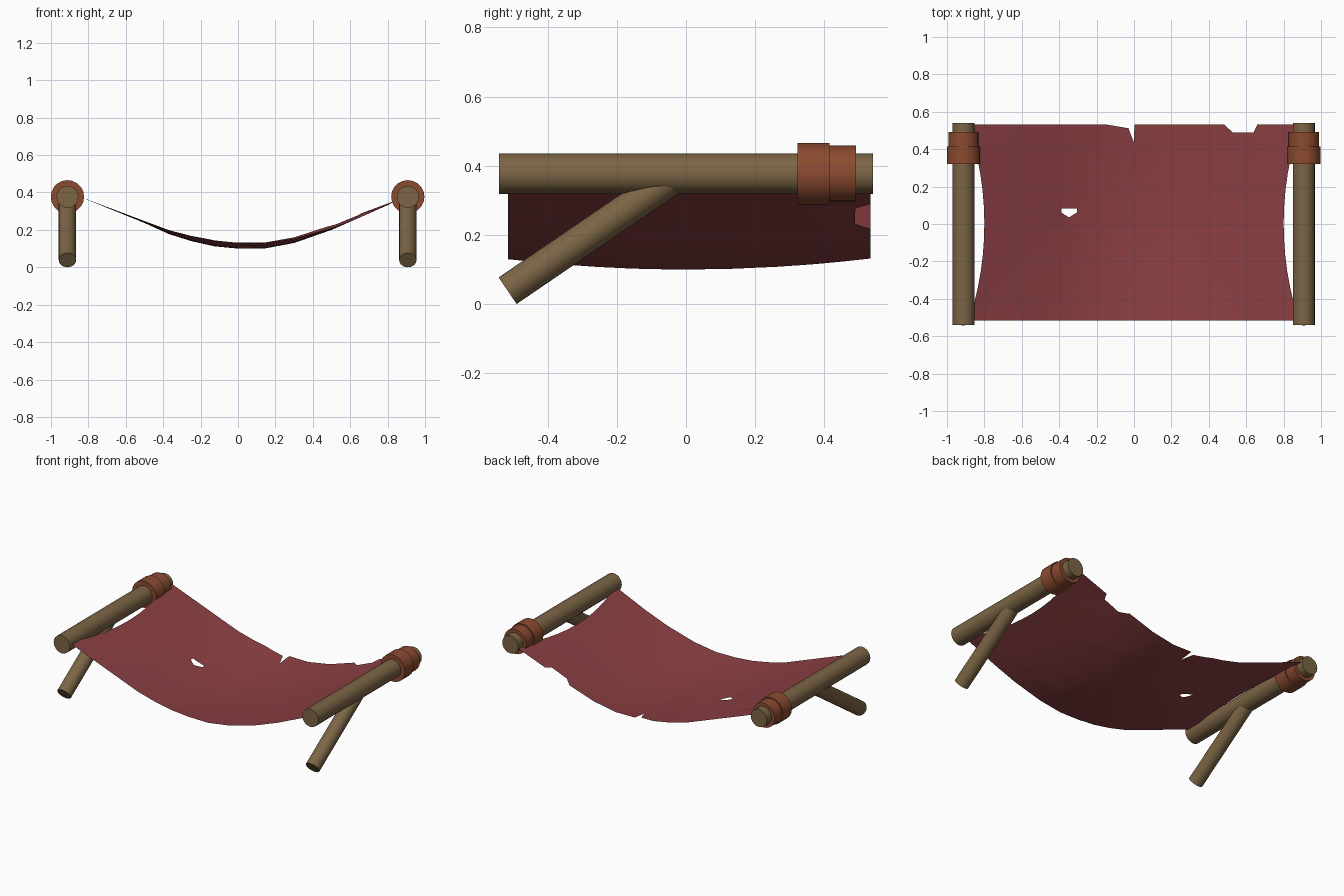
import bpy, bmesh
from mathutils import Vector

if "Cube" in bpy.data.objects:
    bpy.data.objects.remove(bpy.data.objects["Cube"])


def material(name, rgb):
    m = bpy.data.materials.new(name)
    m.diffuse_color = (*rgb, 1)
    m.use_nodes = True
    m.node_tree.nodes["Principled BSDF"].inputs["Base Color"].default_value = m.diffuse_color
    return m


WOOD = material("wood", (0.20, 0.13, 0.06))
WRAP = material("wrap", (0.26, 0.07, 0.03))
CLOTH = material("cloth", (0.26, 0.05, 0.055))


def rod(name, a, b, radius, mat):
    a, b = Vector(a), Vector(b)
    bpy.ops.mesh.primitive_cylinder_add(vertices=20, radius=radius, depth=(b - a).length,
                                        location=(a + b) / 2)
    o = bpy.context.object
    o.name = name
    o.rotation_euler = (b - a).to_track_quat('Z', 'Y').to_euler()
    o.data.materials.append(mat)
    bpy.ops.object.shade_smooth_by_angle()
    return o


# Side poles, slanted legs and lashings
Z = 0.377
for side, x in (("left", -0.912), ("right", 0.908)):
    rod(side + "_pole", (x, -0.541, Z), (x, 0.541, Z), 0.059, WOOD)
    rod(side + "_leg", (x, -0.516, 0.0385), (x, -0.03, 0.37), 0.0465, WOOD)
    rod(side + "_wide_lashing", (x, 0.322, Z), (x, 0.415, Z), 0.089, WRAP)
    rod(side + "_narrow_lashing", (x, 0.412, Z), (x, 0.491, Z), 0.081, WRAP)

# Sagging torn cloth: flat outline first, then cut into strips and draped
Y0, Y1 = -0.515, 0.533
PROFILE = [(-0.9, 0.395), (-0.85, 0.379), (-0.5, 0.237), (-0.37, 0.178), (-0.25, 0.14),
           (-0.125, 0.112), (0, 0.1), (0.14, 0.1), (0.3, 0.13), (0.5, 0.2),
           (0.66, 0.27), (0.84, 0.35), (0.9, 0.377)]


def sag(x, y):
    for (xa, za), (xb, zb) in zip(PROFILE, PROFILE[1:]):
        if x <= xb:
            break
    z = za + (zb - za) * (x - xa) / (xb - xa)
    t = (y / 0.52) ** 2
    z += 0.032 * t * max(0, 1 - (x / 0.6) ** 2)
    if y > 0 and x > 0.2:
        z += 0.018 * t * min(1, (x - 0.2) / 0.4) * min(1, (0.9 - x) / 0.2)
    return z


def edge_x(y):
    return 0.80 + 0.085 * (y / 0.53) ** 2


ys = [Y0 + (Y1 - Y0) * i / 12 for i in range(13)]
tears = [(0.66, Y1), (0.64, 0.49), (0.53, 0.488), (0.48, Y1),
         (0.002, Y1), (0, 0.435), (-0.03, 0.512), (-0.155, Y1)]
outline = [(edge_x(y), y) for y in ys] + tears + [(-edge_x(y), y) for y in reversed(ys)]
hole = [(-0.387, 0.083), (-0.305, 0.083), (-0.305, 0.062), (-0.348, 0.035), (-0.387, 0.06)]

bm = bmesh.new()
for loop in (outline, hole):
    vs = [bm.verts.new((x, y, 0)) for x, y in loop]
    for a, b in zip(vs, vs[1:] + vs[:1]):
        bm.edges.new((a, b))
bmesh.ops.triangle_fill(bm, edges=bm.edges[:], use_beauty=True, normal=(0, 0, 1))


def cut(co, no):
    bmesh.ops.bisect_plane(bm, geom=bm.verts[:] + bm.edges[:] + bm.faces[:], dist=1e-5,
                           plane_co=co, plane_no=no)


for x, _ in PROFILE[1:-1]:
    cut((x, 0, 0), (1, 0, 0))
for y in (-0.39, -0.26, -0.13, 0, 0.13, 0.26, 0.39):
    cut((0, y, 0), (0, 1, 0))
bm.normal_update()
bmesh.ops.reverse_faces(bm, faces=[f for f in bm.faces if f.normal.z < 0])
for v in bm.verts:
    v.co.z = sag(v.co.x, v.co.y)
for f in bm.faces:
    f.smooth = True
mesh = bpy.data.meshes.new("torn_cloth")
bm.to_mesh(mesh)
bm.free()
mesh.materials.append(CLOTH)
bpy.context.collection.objects.link(bpy.data.objects.new("torn_cloth", mesh))
